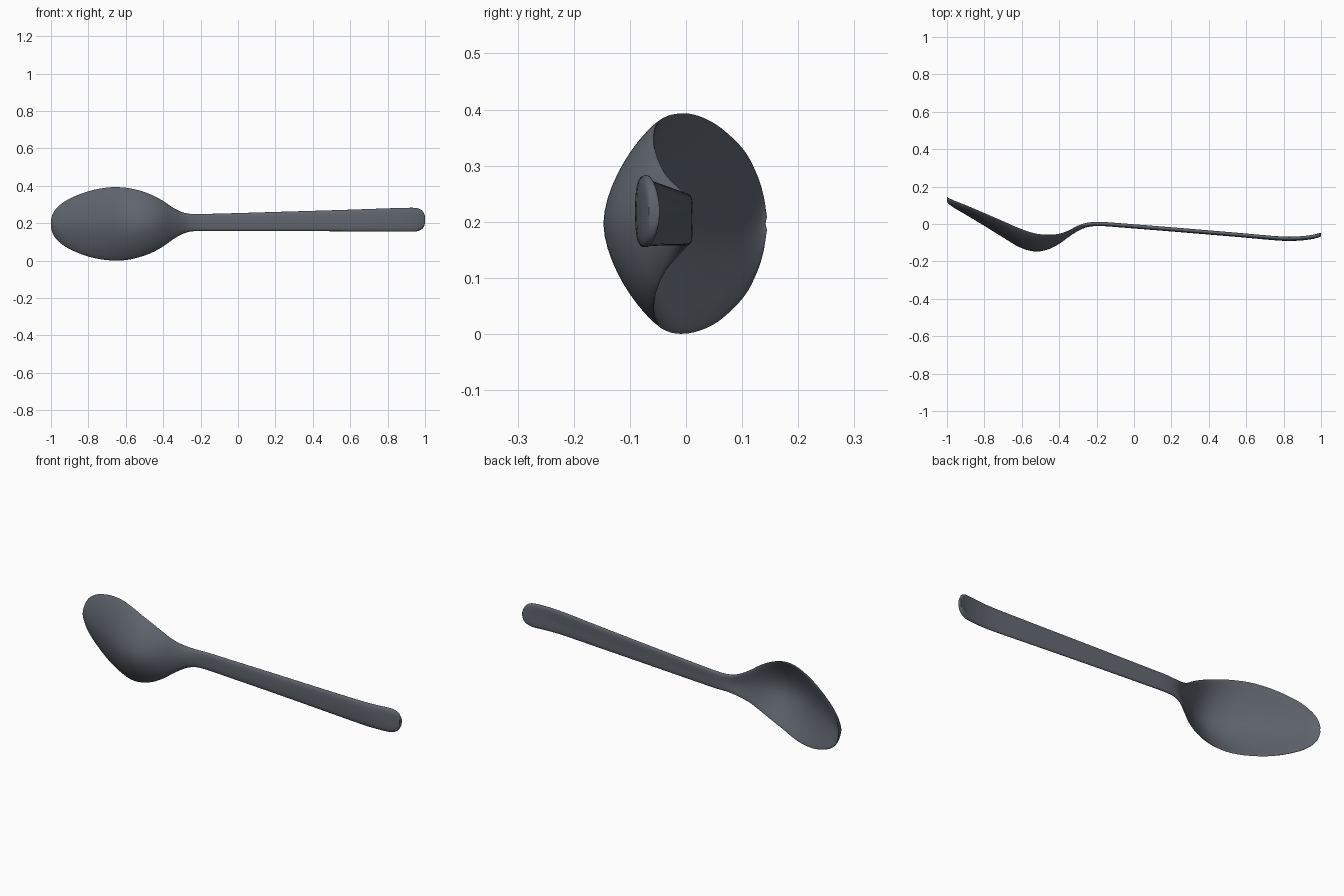
import bpy, bmesh, math
from mathutils import Vector

# Stations along the spoon: x, back edge y, front centre y, z bottom, z top
S = [
    (-1.000, 0.148, 0.120, 0.180, 0.214),
    (-0.990, 0.145, 0.107, 0.143, 0.251),
    (-0.960, 0.133, 0.085, 0.103, 0.291),
    (-0.900, 0.110, 0.050, 0.062, 0.332),
    (-0.800, 0.068, -0.010, 0.022, 0.371),
    (-0.700, 0.025, -0.072, 0.003, 0.391),
    (-0.610, -0.014, -0.125, 0.002, 0.391),
    (-0.530, -0.040, -0.147, 0.018, 0.376),
    (-0.460, -0.047, -0.136, 0.043, 0.351),
    (-0.400, -0.043, -0.106, 0.076, 0.319),
    (-0.350, -0.027, -0.070, 0.112, 0.285),
    (-0.300, -0.003, -0.038, 0.141, 0.260),
    (-0.250, 0.010, -0.017, 0.156, 0.250),
    (-0.180, 0.013, -0.011, 0.158, 0.250),
    (-0.050, 0.004, -0.020, 0.158, 0.253),
    (0.250, -0.020, -0.044, 0.158, 0.262),
    (0.550, -0.045, -0.069, 0.157, 0.271),
    (0.780, -0.064, -0.089, 0.156, 0.279),
    (0.880, -0.064, -0.089, 0.155, 0.282),
    (0.950, -0.057, -0.081, 0.156, 0.282),
    (0.982, -0.051, -0.073, 0.168, 0.270),
    (0.996, -0.048, -0.068, 0.187, 0.249),
    (1.000, -0.047, -0.066, 0.206, 0.232),
]
THICK, SIDES, STEPS = 0.022, 48, 5


def catmull(a, b, c, d, t):
    return [0.5 * (2*q + (r-p)*t + (2*p-5*q+4*r-s)*t*t + (3*q-p-3*r+s)*t**3)
            for p, q, r, s in zip(a, b, c, d)]


def section(x, rim, front, z0, z1):
    """Closed thin ring, dished toward -y."""
    t = min(THICK, rim - front)
    centre, edge = front + t/2, rim - t/2
    pts = []
    for i in range(SIDES):
        a = 2 * math.pi * i / SIDES
        u, side = math.sin(a), math.cos(a)
        h = math.copysign(t/2 * math.sqrt(max(0, 1 - abs(u)**5)), side)
        y = centre + (edge - centre) * abs(u)**1.75 + h
        pts.append(Vector((x, y, (z0 + z1)/2 + u * (z1 - z0)/2)))
    return pts


# Smoothly interpolated rings
rows = []
for i in range(len(S) - 1):
    q = [S[max(0, min(len(S) - 1, i + k))] for k in (-1, 0, 1, 2)]
    rows += [catmull(*q, j / STEPS) for j in range(STEPS)]
rows.append(S[-1])

# Spoon: bowl, neck and handle as one loft
bm = bmesh.new()
rings = [[bm.verts.new(p) for p in section(*r)] for r in rows]
for a, b in zip(rings, rings[1:]):
    for i in range(SIDES):
        j = (i + 1) % SIDES
        bm.faces.new((a[i], a[j], b[j], b[i]))
bm.faces.new(rings[0])
bm.faces.new(rings[-1])
bmesh.ops.recalc_face_normals(bm, faces=bm.faces)
mesh = bpy.data.meshes.new("spoon")
bm.to_mesh(mesh)
bm.free()

# Dark steel colour
steel = bpy.data.materials.new("dark_steel")
steel.diffuse_color = (0.115, 0.13, 0.155, 1)
mesh.materials.append(steel)

spoon = bpy.data.objects.new("spoon", mesh)
bpy.context.collection.objects.link(spoon)
bpy.context.view_layer.objects.active = spoon
spoon.select_set(True)
bpy.ops.object.shade_smooth_by_angle(angle=math.radians(50))
